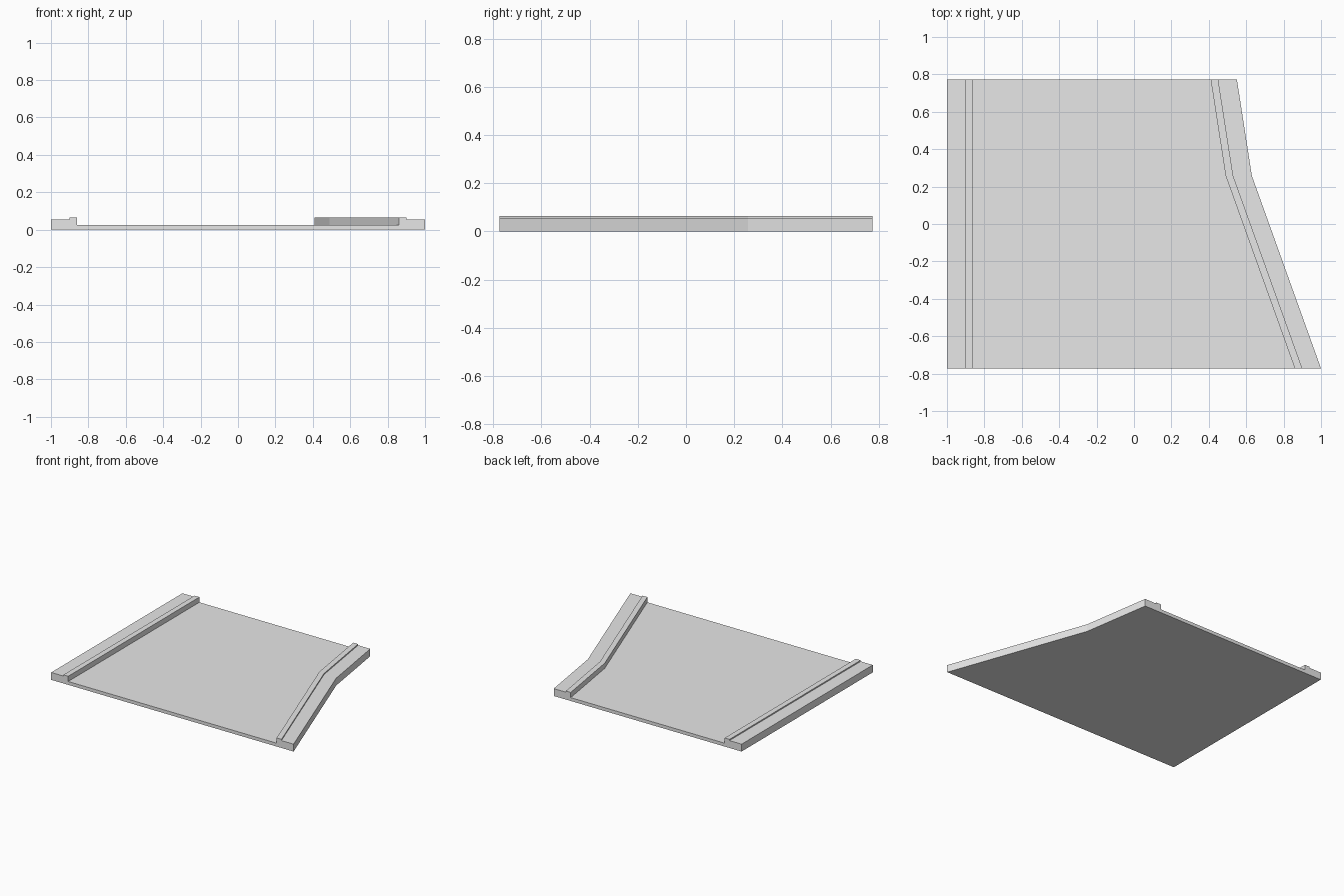
import bpy
import bmesh

cube = bpy.data.objects.get("Cube")
if cube:
    bpy.data.objects.remove(cube, do_unlink=True)

# Main measurements
ROAD_Z, WALK_Z, KERB_Z = 0.025, 0.055, 0.064
WALK_W, KERB_W = 0.10, 0.04
LEFT_X = -1.0
RIGHT_EDGE = [(1.0, -0.773), (0.63, 0.258), (0.55, 0.773)]  # bent side, front to back

# One side of the section: distance in from the outer edge, height
SIDE = [(0, 0), (0, WALK_Z), (WALK_W, WALK_Z), (WALK_W, KERB_Z),
        (WALK_W + KERB_W, KERB_Z), (WALK_W + KERB_W, ROAD_Z)]


def concrete():
    mat = bpy.data.materials.new("concrete grey")
    mat.use_nodes = True
    colour = (0.8, 0.8, 0.8, 1)
    mat.diffuse_color = colour
    mat.node_tree.nodes["Principled BSDF"].inputs["Base Color"].default_value = colour
    return mat


def section(bm, right_x, y):
    """Closed cross-section: straight pavement, road, bent pavement."""
    left = [(LEFT_X + d, y, z) for d, z in SIDE]
    right = [(right_x - d, y, z) for d, z in reversed(SIDE)]
    return [bm.verts.new(co) for co in left + right]


# Road slab with a raised pavement and kerb along each side
bm = bmesh.new()
rings = [section(bm, x, y) for x, y in RIGHT_EDGE]
for a, b in zip(rings, rings[1:]):
    for i in range(len(a)):
        j = (i + 1) % len(a)
        bm.faces.new((a[i], a[j], b[j], b[i]))

# Front and back ends
bm.faces.new(rings[0])
bm.faces.new(rings[-1])
bmesh.ops.recalc_face_normals(bm, faces=bm.faces)

mesh = bpy.data.meshes.new("road_section")
bm.to_mesh(mesh)
bm.free()
mesh.materials.append(concrete())
road = bpy.data.objects.new("road_section", mesh)
bpy.context.collection.objects.link(road)
